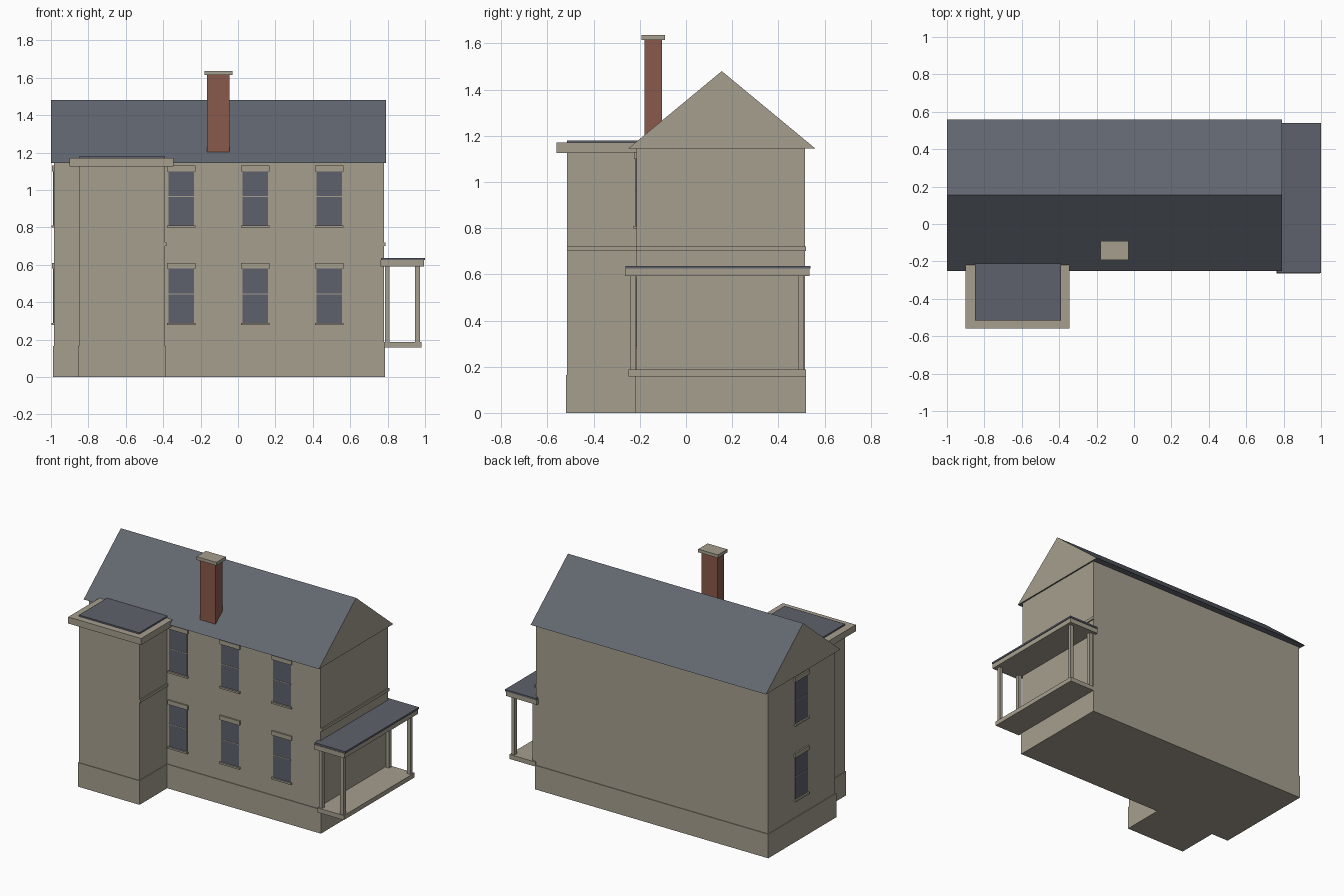
import bpy

cube = bpy.data.objects.get("Cube")
if cube:
    bpy.data.objects.remove(cube, do_unlink=True)


def material(name, rgb):
    mat = bpy.data.materials.new(name)
    mat.use_nodes = True
    mat.diffuse_color = (*rgb, 1)
    mat.node_tree.nodes["Principled BSDF"].inputs["Base Color"].default_value = (*rgb, 1)
    return mat


stone = material("stone", (0.38, 0.345, 0.275))
slate = material("roof slate", (0.122, 0.136, 0.162))
grey = material("blue grey", (0.113, 0.12, 0.15))
brick = material("brick", (0.25, 0.102, 0.07))


def mesh_object(name, verts, faces, *mats):
    mesh = bpy.data.meshes.new(name)
    mesh.from_pydata(verts, [], faces)
    for mat in mats:
        mesh.materials.append(mat)
    obj = bpy.data.objects.new(name, mesh)
    bpy.context.collection.objects.link(obj)
    return obj


def box(name, xs, ys, zs, mat):
    verts = [(x, y, z) for x in xs for y in ys for z in zs]
    faces = [(0, 1, 3, 2), (4, 6, 7, 5), (0, 4, 5, 1),
             (2, 3, 7, 6), (0, 2, 6, 4), (1, 5, 7, 3)]
    return mesh_object(name, verts, faces, mat)


# Main block, stair tower and their plinths
LEFT, RIGHT, FRONT, BACK, EAVE = -0.985, 0.78, -0.215, 0.515, 1.145
LEDGE, PLINTH = 0.005, 0.165
box("main_walls", (LEFT, RIGHT), (FRONT, BACK), (PLINTH, EAVE), stone)
box("main_plinth", (LEFT - LEDGE, RIGHT + LEDGE), (FRONT - LEDGE, BACK + LEDGE), (0, PLINTH), stone)
box("tower_walls", (-0.85, -0.39), (-0.515, FRONT), (PLINTH, 1.125), stone)
box("tower_plinth", (-0.855, -0.385), (-0.52, FRONT), (0, PLINTH), stone)
box("tower_cornice", (-0.9, -0.345), (-0.56, FRONT), (1.125, 1.17), stone)
box("tower_roof", (-0.85, -0.39), (-0.515, FRONT + 0.005), (1.17, 1.18), grey)

# String courses on the right-hand walls
box("main_string_course", (RIGHT, RIGHT + 0.008), (FRONT, BACK + 0.005), (0.7, 0.72), stone)
box("tower_string_course", (-0.39, -0.382), (-0.515, FRONT), (0.7, 0.72), stone)

# Gabled roof: slate slopes, stone gable ends
profile = [(-0.25, EAVE), (0.56, EAVE), (0.155, 1.48)]
roof = mesh_object("main_roof", [(x, y, z) for x in (-1, 0.79) for y, z in profile],
                   [(0, 2, 1), (3, 4, 5), (0, 1, 4, 3), (1, 2, 5, 4), (2, 0, 3, 5)],
                   slate, stone)
for face in roof.data.polygons:
    if abs(face.normal.x) > 0.9:
        face.material_index = 1

# Chimney
box("chimney_stack", (-0.165, -0.045), (-0.18, -0.104), (1.15, 1.615), brick)
box("chimney_cap", (-0.18, -0.03), (-0.192, -0.09), (1.615, 1.637), stone)


# Windows, standing slightly proud of the wall
def window(name, wall, centre, sill):
    def part(label, half, low, high, depth, mat):
        span = (centre - half, centre + half)
        rise = (sill + low, sill + high)
        if wall == "front":
            box(f"{name}_{label}", span, (FRONT - depth, FRONT), rise, mat)
        else:
            box(f"{name}_{label}", (LEFT - depth, LEFT), span, rise, mat)
    part("pane", 0.068, 0.01, 0.3, 0.003, grey)
    part("rail", 0.068, 0.162, 0.167, 0.005, stone)
    part("sill", 0.076, -0.002, 0.01, 0.013, stone)
    part("lintel", 0.076, 0.3, 0.33, 0.01, stone)


for floor, sill in (("lower", 0.28), ("upper", 0.8)):
    for i in range(3):
        window(f"{floor}_front_window_{i + 1}", "front", -0.303 + i * 0.395, sill)
    window(f"{floor}_side_window", "side", 0.155, sill)

# Side porch
box("porch_floor", (RIGHT, 0.98), (-0.25, 0.52), (0.157, 0.188), stone)
box("porch_cornice", (0.762, 0.995), (-0.265, 0.535), (0.592, 0.625), stone)
box("porch_roof", (0.765, 1.0), (-0.262, 0.54), (0.625, 0.637), grey)
for row, x in (("inner", 0.785), ("outer", 0.947)):
    for end, y in (("front", -0.242), ("back", 0.485)):
        box(f"porch_{row}_{end}_post", (x, x + 0.025), (y, y + 0.025), (0.188, 0.592), stone)
